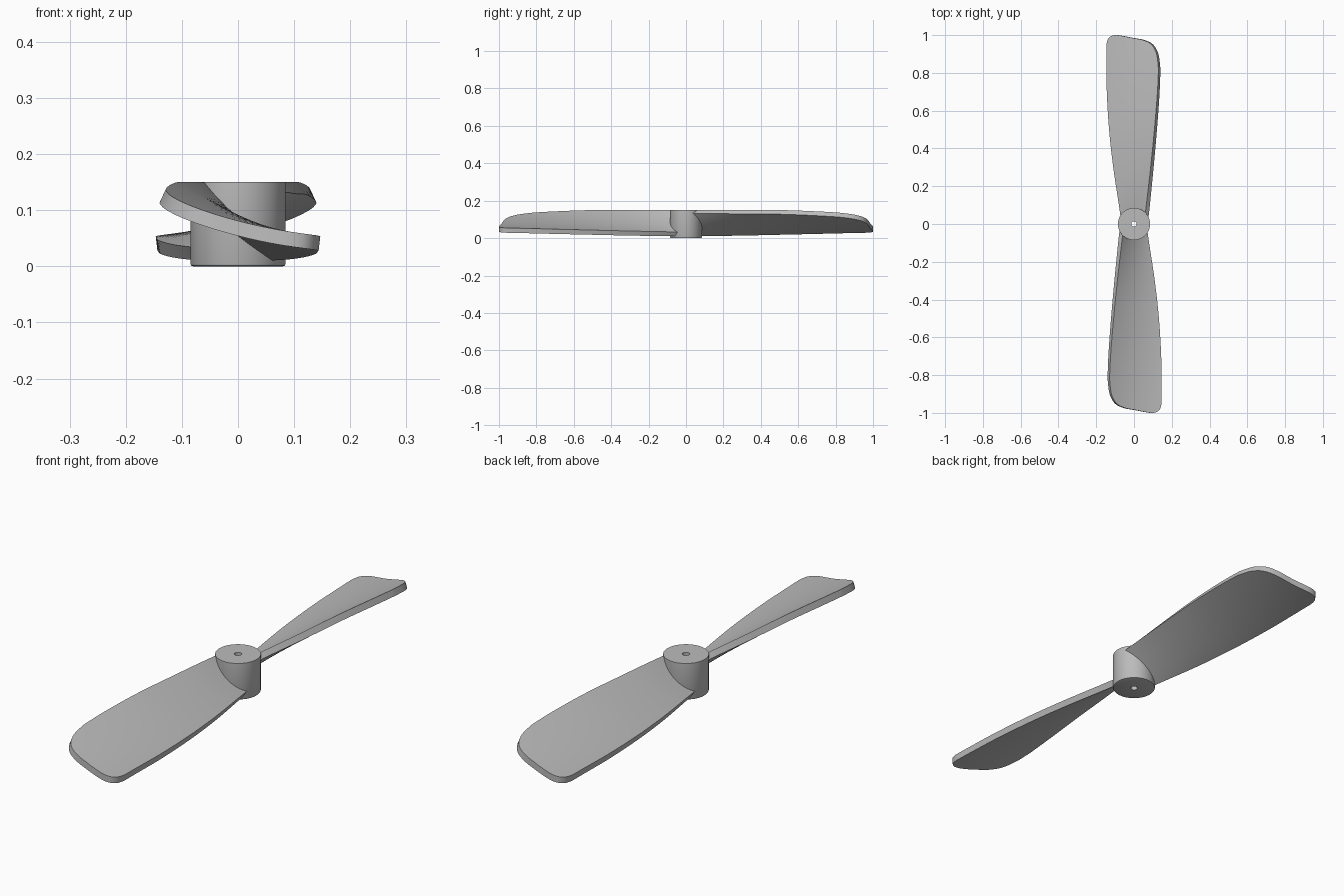
import bpy, bmesh, math
from mathutils import Vector

cube = bpy.data.objects.get("Cube")
if cube:
    bpy.data.objects.remove(cube, do_unlink=True)

grey = bpy.data.materials.new("plain grey")
grey.use_nodes = True
grey.diffuse_color = (0.5, 0.5, 0.5, 1)
grey.node_tree.nodes["Principled BSDF"].inputs["Base Color"].default_value = (0.5, 0.5, 0.5, 1)


def curve(points, t):
    """Smooth Hermite interpolation through rows of (t, values...)."""
    last = len(points) - 1
    t = min(max(t, points[0][0]), points[last][0])
    i = max(k for k in range(last) if points[k][0] <= t)

    def slope(k, c):
        a, b = points[max(k - 1, 0)], points[min(k + 1, last)]
        return (b[c] - a[c]) / (b[0] - a[0])

    p, q = points[i], points[i + 1]
    h = q[0] - p[0]
    f = (t - p[0]) / h
    return [(2*f**3 - 3*f*f + 1) * p[c] + (3*f*f - 2*f**3) * q[c]
            + h * ((f**3 - 2*f*f + f) * slope(i, c) + (f**3 - f*f) * slope(i + 1, c))
            for c in range(1, len(p))]


# Blade sections: distance from hub axis, high edge x and z, low edge x and z
SECTIONS = [
    (0.0, -0.052, 0.148, 0.066, 0.032),
    (0.1, -0.065, 0.15, 0.08, 0.034),
    (0.3, -0.088, 0.15, 0.11, 0.038),
    (0.5, -0.108, 0.15, 0.132, 0.043),
    (0.7, -0.124, 0.143, 0.144, 0.048),
    (0.85, -0.13, 0.134, 0.146, 0.052),
    (1.0, -0.13, 0.122, 0.147, 0.055),
]
# Blade tip outline: fraction across the chord, reach
TIP = [(0, 0.82), (0.03, 0.89), (0.12, 0.945), (0.28, 0.972), (0.5, 0.985),
       (0.72, 0.997), (0.82, 1.0), (0.92, 0.993), (0.98, 0.972), (1, 0.945)]
THICK, SAG, ROOT = 0.026, 0.01, 0.03
ACROSS, ALONG = 32, 36


def blade_points(u, s):
    """Top and bottom points of the cambered section at distance s."""
    xl, zl, xr, zr = curve(SECTIONS, s)
    x = xl + (xr - xl) * u
    z = zl + (zr - zl) * u - 4 * SAG * u * (1 - u)
    normal = Vector((zl - zr + 4 * SAG * (1 - 2 * u), 0, xr - xl)).normalized()
    top = Vector((x, -s, z))
    return top, top - normal * THICK


def finish(bm, name):
    bmesh.ops.recalc_face_normals(bm, faces=bm.faces[:])
    mesh = bpy.data.meshes.new(name)
    bm.to_mesh(mesh)
    bm.free()
    mesh.materials.append(grey)
    obj = bpy.data.objects.new(name, mesh)
    bpy.context.collection.objects.link(obj)
    bpy.ops.object.select_all(action='DESELECT')
    obj.select_set(True)
    bpy.context.view_layer.objects.active = obj
    bpy.ops.object.shade_smooth_by_angle(angle=math.radians(35))
    return obj


def make_blade(name):
    bm = bmesh.new()
    top, bottom = [], []
    for i in range(ACROSS + 1):
        u = (1 - math.cos(math.pi * i / ACROSS)) / 2
        reach = min(curve(TIP, u)[0], 1.0)
        pairs = [blade_points(u, ROOT + (reach - ROOT) * j / ALONG) for j in range(ALONG + 1)]
        top.append([bm.verts.new(p[0]) for p in pairs])
        bottom.append([bm.verts.new(p[1]) for p in pairs])
    # Upper and lower skins
    for grid in (top, bottom):
        for i in range(ACROSS):
            for j in range(ALONG):
                bm.faces.new((grid[i][j], grid[i + 1][j], grid[i + 1][j + 1], grid[i][j + 1]))
    # Rim wall all the way round
    rim = ([(i, 0) for i in range(ACROSS)] + [(ACROSS, j) for j in range(ALONG)]
           + [(i, ALONG) for i in range(ACROSS, 0, -1)] + [(0, j) for j in range(ALONG, 0, -1)])
    for (a, b), (c, d) in zip(rim, rim[1:] + rim[:1]):
        bm.faces.new((top[a][b], top[c][d], bottom[c][d], bottom[a][b]))
    return finish(bm, name)


# Hub with a shaft hole and a softened bottom rim
def make_hub():
    profile = [(0.014, 0), (0.08, 0), (0.0835, 0.0015), (0.085, 0.005), (0.085, 0.15), (0.014, 0.15)]
    sides = 64
    bm = bmesh.new()
    rings = [[bm.verts.new((r * math.cos(math.tau * k / sides), r * math.sin(math.tau * k / sides), z))
              for k in range(sides)] for r, z in profile]
    for a, b in zip(rings, rings[1:] + rings[:1]):
        for k in range(sides):
            n = (k + 1) % sides
            bm.faces.new((a[k], a[n], b[n], b[k]))
    return finish(bm, "hub")


make_hub()
make_blade("front_blade")
make_blade("back_blade").rotation_euler.z = math.pi
